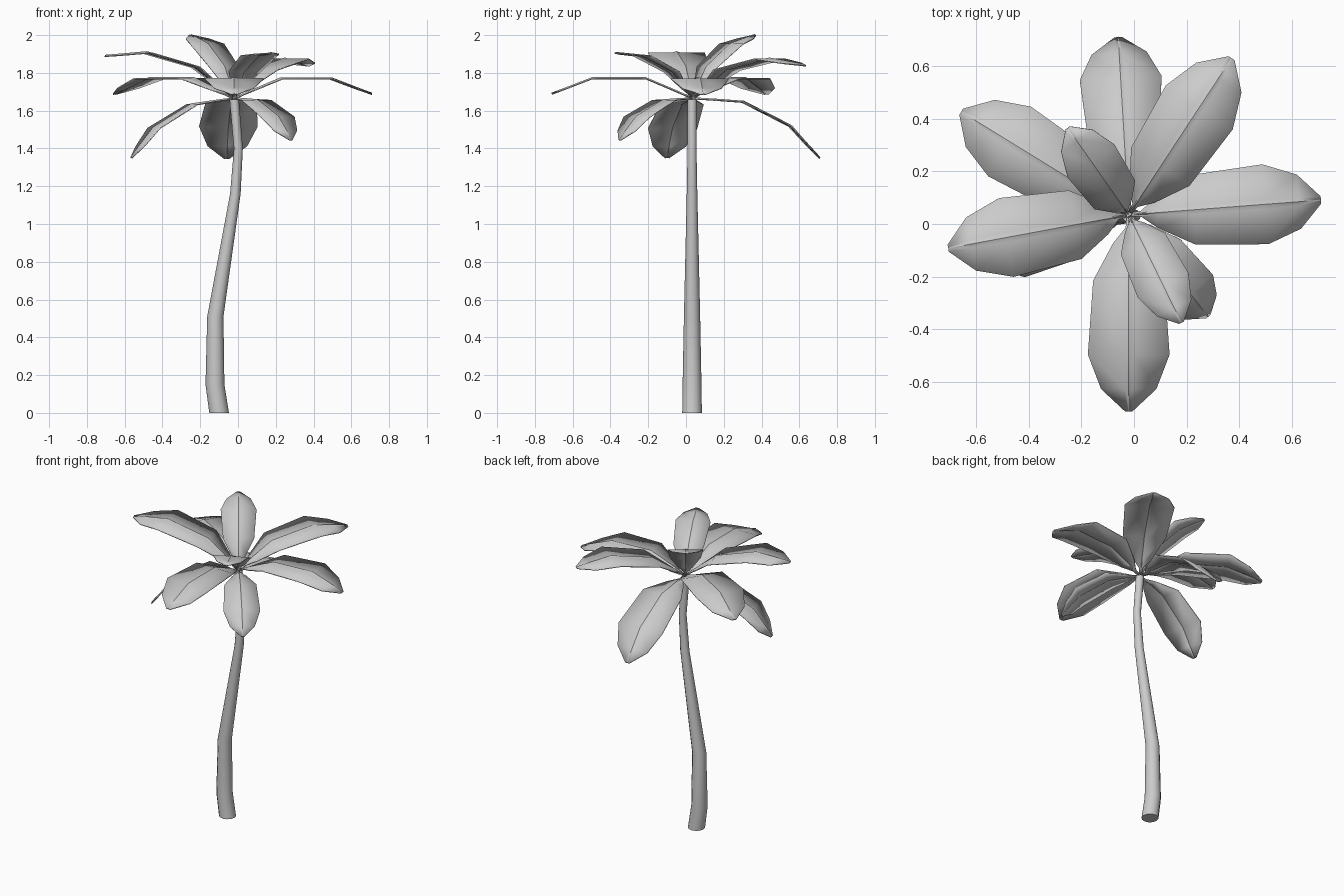
import bpy, bmesh, math
from mathutils import Matrix

if "Cube" in bpy.data.objects:
    bpy.data.objects.remove(bpy.data.objects["Cube"])


def make_object(name, bm, smooth_angle):
    bmesh.ops.recalc_face_normals(bm, faces=bm.faces)
    mesh = bpy.data.meshes.new(name)
    bm.to_mesh(mesh)
    bm.free()
    obj = bpy.data.objects.new(name, mesh)
    bpy.context.collection.objects.link(obj)
    bpy.ops.object.select_all(action='DESELECT')
    obj.select_set(True)
    bpy.context.view_layer.objects.active = obj
    bpy.ops.object.shade_smooth_by_angle(angle=math.radians(smooth_angle))
    return obj


# Trunk: lofted rings (centre x, z, radius) along a gentle S-curve
SIDES, TRUNK_Y = 12, 0.032
rings = [(-0.10, 0.0, 0.052), (-0.122, 0.15, 0.05), (-0.12, 0.51, 0.043),
         (-0.014, 1.16, 0.028), (0.002, 1.4, 0.0235), (-0.02, 1.66, 0.025)]
bm = bmesh.new()
loops = []
for x, z, r in rings:
    loops.append([bm.verts.new((x + r * math.cos(2 * math.pi * i / SIDES),
                                TRUNK_Y + r * math.sin(2 * math.pi * i / SIDES), z))
                  for i in range(SIDES)])
for a, b in zip(loops, loops[1:]):
    for i in range(SIDES):
        j = (i + 1) % SIDES
        bm.faces.new((a[i], a[j], b[j], b[i]))
bm.faces.new(loops[0])
bm.faces.new(loops[-1])
make_object("trunk", bm, 50)

# Leaf outline: (distance, height, half width)
OUTLINE = [(0.012, 0.0, 0.008), (0.05, 0.017, 0.012), (0.11, 0.043, 0.06),
           (0.25, 0.102, 0.135), (0.53, 0.102, 0.155), (0.66, 0.052, 0.105),
           (0.745, 0.02, 0.014)]
# Cross-section: (fraction of half width, rib height)
SECTION = [(-1, 0), (-0.12, 0), (0, 0.006), (0.12, 0), (1, 0)]


def make_leaf(name, heading, pitch, scale):
    bm = bmesh.new()
    rows = [[bm.verts.new((d, w * t, h + rib)) for t, rib in SECTION]
            for d, h, w in OUTLINE]
    for a, b in zip(rows, rows[1:]):
        for i in range(len(SECTION) - 1):
            bm.faces.new((a[i], b[i], b[i + 1], a[i + 1]))
    place = (Matrix.Translation((-0.02, 0.035, 1.667))
             @ Matrix.Rotation(math.radians(heading), 4, 'Z')
             @ Matrix.Rotation(math.radians(-pitch), 4, 'Y')
             @ Matrix.Scale(scale, 4))
    bm.transform(place)
    obj = make_object(name, bm, 30)
    thick = obj.modifiers.new("thickness", 'SOLIDIFY')
    thick.thickness = 0.006
    thick.offset = 0


# Crown: heading, pitch (degrees) and size of each leaf
leaves = [(4.4, 0, 0.98), (270, 0, 1), (148.4, 0, 1), (56.7, 12, 0.98),
          (190.5, 16, 0.98), (125, 38, 0.7), (296, 26, 0.69),
          (93.4, -27, 1), (-52, -26, 0.72), (194, -31, 0.865)]
for n, (heading, pitch, scale) in enumerate(leaves, 1):
    make_leaf(f"leaf_{n}", heading, pitch, scale)
